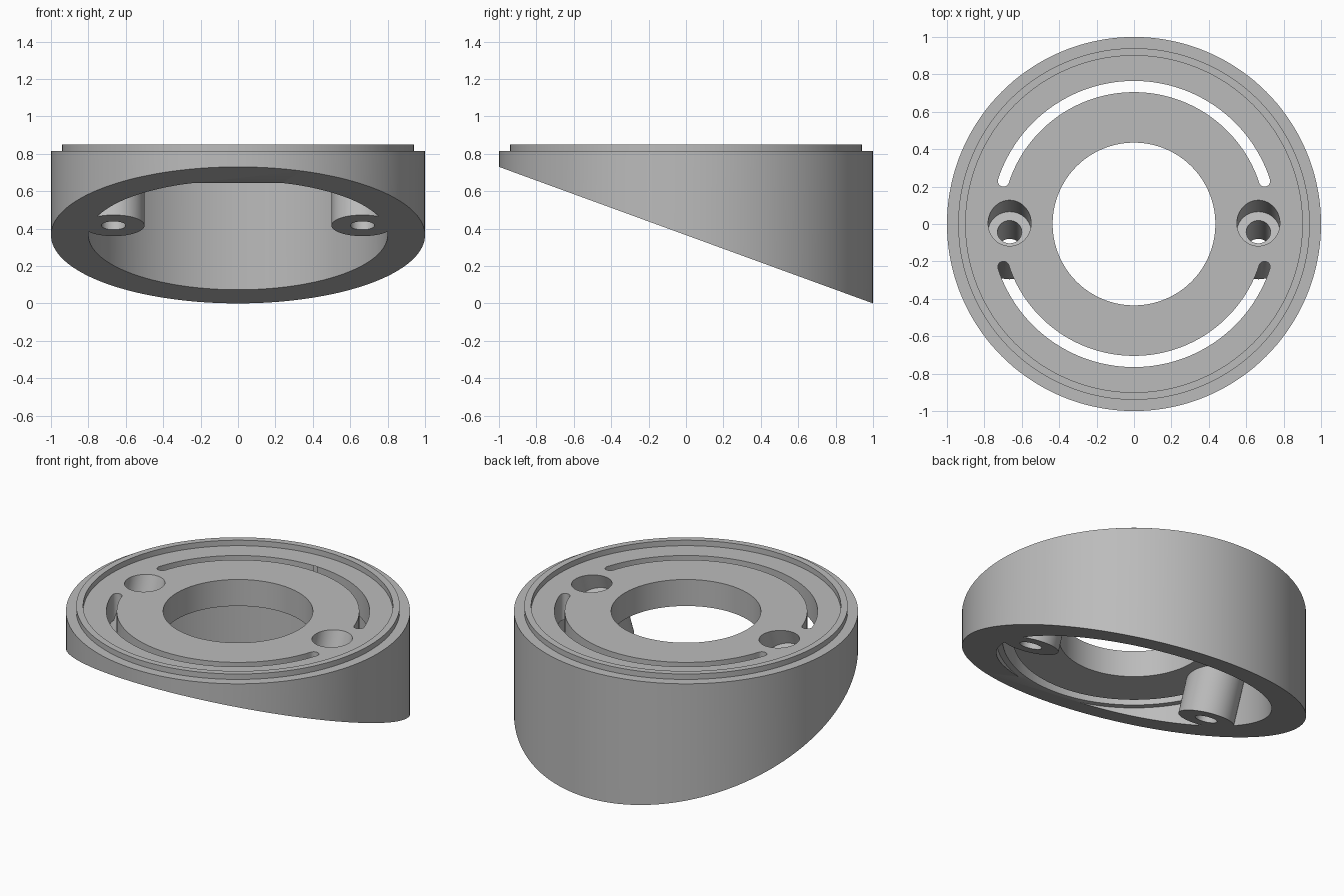
import bpy, bmesh
from math import sin, cos, pi, atan, radians
from mathutils import Matrix, Vector

cube = bpy.data.objects.get("Cube")
if cube:
    bpy.data.objects.remove(cube, do_unlink=True)

SLOPE = 0.365                      # fall of the slanted underside
TILT = Matrix.Rotation(-atan(SLOPE), 4, 'X')
UP = TILT @ Vector((0, 0, 1))      # normal of the slanted plane
TOP, CEILING = 0.815, 0.645

grey = bpy.data.materials.new("plain grey")
grey.use_nodes = True
grey.diffuse_color = (0.5, 0.5, 0.5, 1)
grey.node_tree.nodes["Principled BSDF"].inputs["Base Color"].default_value = (0.5, 0.5, 0.5, 1)


def finish(bm, name):
    bmesh.ops.recalc_face_normals(bm, faces=bm.faces[:])
    mesh = bpy.data.meshes.new(name)
    bm.to_mesh(mesh)
    bm.free()
    mesh.materials.append(grey)
    obj = bpy.data.objects.new(name, mesh)
    bpy.context.collection.objects.link(obj)
    return obj


def lathe(name, profile, steps=144):
    """Revolve a closed (radius, height) loop around z."""
    bm = bmesh.new()
    rings = []
    for i in range(steps):
        a = 2 * pi * i / steps
        rings.append([bm.verts.new((r * cos(a), r * sin(a), z)) for r, z in profile])
    n = len(profile)
    for i in range(steps):
        p, q = rings[i], rings[(i + 1) % steps]
        for j in range(n):
            k = (j + 1) % n
            bm.faces.new((p[j], q[j], q[k], p[k]))
    return finish(bm, name)


def tilted_cylinder(name, side, radius, low, high):
    """Cylinder square to the slanted plane; low and high run along its axis."""
    bm = bmesh.new()
    centre = Vector((side * 0.665, 0.005, TOP)) + UP * (low + high) / 2
    bmesh.ops.create_cone(bm, cap_ends=True, segments=64, radius1=radius, radius2=radius,
                          depth=high - low, matrix=Matrix.Translation(centre) @ TILT)
    return finish(bm, name)


def slot_cutter(name, turn):
    """Arc-shaped prism with round ends."""
    mid, half, steps = 0.735, 0.03, 72
    start, end = radians(18.2) + turn, pi - radians(18.2) + turn
    pts = []

    def arc(cx, cy, r, a0, a1, n):
        for i in range(n):
            a = a0 + (a1 - a0) * i / n
            pts.append((cx + r * cos(a), cy + r * sin(a)))

    arc(0, 0, mid + half, start, end, steps)
    arc(mid * cos(end), mid * sin(end), half, end, end + pi, 12)
    arc(0, 0, mid - half, end, start, steps)
    arc(mid * cos(start), mid * sin(start), half, start + pi, start + 2 * pi, 12)
    bm = bmesh.new()
    face = bm.faces.new([bm.verts.new((x, y, 0.55)) for x, y in pts])
    ext = bmesh.ops.extrude_face_region(bm, geom=[face])
    bmesh.ops.translate(bm, vec=(0, 0, 0.5),
                        verts=[v for v in ext["geom"] if isinstance(v, bmesh.types.BMVert)])
    return finish(bm, name)


def combine(target, tool, operation):
    mod = target.modifiers.new("combine", 'BOOLEAN')
    mod.operation, mod.solver, mod.object = operation, 'EXACT', tool
    bpy.context.view_layer.objects.active = target
    bpy.ops.object.modifier_apply(modifier=mod.name)
    bpy.data.objects.remove(tool, do_unlink=True)


# Round housing: top plate, raised lip and hollow wall
base = lathe("angled_housing", [
    (0.435, CEILING), (0.435, TOP), (0.9, TOP), (0.9, 0.85), (0.94, 0.85),
    (0.94, TOP), (1, TOP), (1, -0.3), (0.8, -0.3), (0.8, CEILING)])

# Curved slots through the plate
for turn in (0, pi):
    combine(base, slot_cutter("slot_cutter", turn), 'DIFFERENCE')

# Screw bosses with counterbored holes
for side in (-1, 1):
    combine(base, tilted_cylinder("screw_boss", side, 0.165, -0.6, -0.085), 'UNION')
for side in (-1, 1):
    combine(base, tilted_cylinder("counterbore_cutter", side, 0.115, -0.138, 0.2), 'DIFFERENCE')
    combine(base, tilted_cylinder("screw_hole_cutter", side, 0.065, -0.8, 0.1), 'DIFFERENCE')

# Slanted underside
bm = bmesh.new()
bmesh.ops.create_cube(bm, size=4, matrix=Matrix.Translation(
    Vector((0, 0, SLOPE)) - UP * 2) @ TILT)
combine(base, finish(bm, "underside_cutter"), 'DIFFERENCE')

# Smooth round walls, crisp edges
bpy.ops.object.select_all(action='DESELECT')
base.select_set(True)
bpy.context.view_layer.objects.active = base
bpy.ops.object.shade_smooth_by_angle(angle=radians(30))
